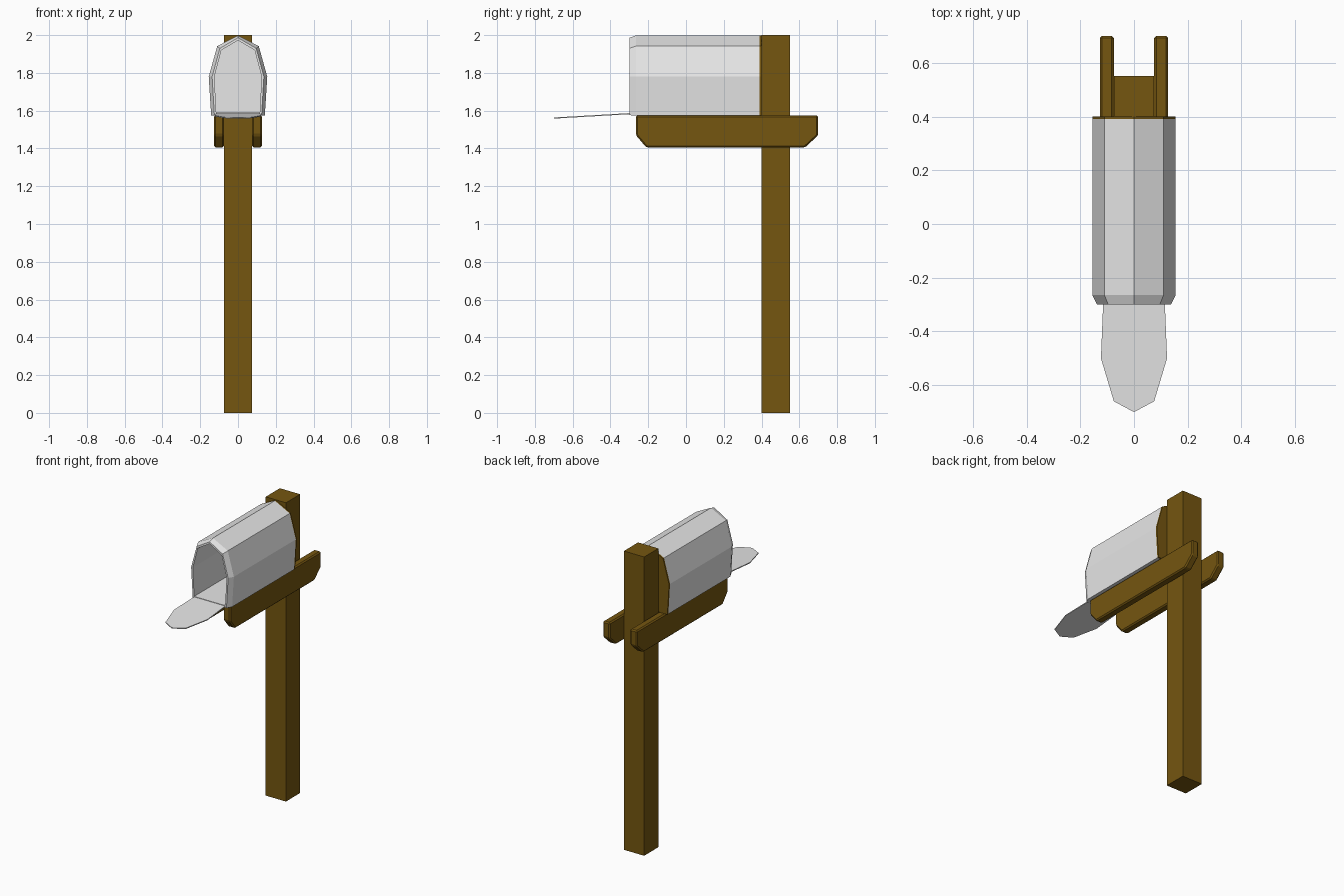
import bpy
import bmesh

cube = bpy.data.objects.get("Cube")
if cube:
    bpy.data.objects.remove(cube, do_unlink=True)


def make_material(name, color):
    mat = bpy.data.materials.new(name)
    mat.use_nodes = True
    mat.diffuse_color = color
    mat.node_tree.nodes["Principled BSDF"].inputs["Base Color"].default_value = color
    return mat


wood = make_material("brown wood", (0.178, 0.093, 0.005, 1))
metal = make_material("pale metal", (0.8, 0.8, 0.8, 1))


def loft(name, rings, mat):
    """Skin a row of matching rings and cap both ends."""
    bm = bmesh.new()
    loops = [[bm.verts.new(p) for p in ring] for ring in rings]
    count = len(rings[0])
    for a, b in zip(loops, loops[1:]):
        for i in range(count):
            j = (i + 1) % count
            bm.faces.new((a[i], a[j], b[j], b[i]))
    bm.faces.new(loops[0])
    bm.faces.new(loops[-1])
    bmesh.ops.recalc_face_normals(bm, faces=bm.faces)
    mesh = bpy.data.meshes.new(name)
    bm.to_mesh(mesh)
    bm.free()
    mesh.materials.append(mat)
    obj = bpy.data.objects.new(name, mesh)
    bpy.context.collection.objects.link(obj)
    return obj


def mirrored(half):
    """Complete a half outline that ends on the centre line."""
    return half + [(-x, v) for x, v in reversed(half[:-1])]


def ring_at_y(outline, y):
    return [(x, y, z) for x, z in outline]


# Post
square = [(-0.075, 0.40), (0.075, 0.40), (0.075, 0.55), (-0.075, 0.55)]
loft("post", [[(x, y, z) for x, y in square] for z in (0, 2)], wood)

# Support arms either side of the post
arm_side = [(-0.265, 1.575), (-0.265, 1.47), (-0.21, 1.405),
            (0.63, 1.405), (0.70, 1.47), (0.70, 1.575)]
for side, name in ((1, "left_arm"), (-1, "right_arm")):
    arm = loft(name, [[(side * x, y, z) for y, z in arm_side]
                      for x in (0.075, 0.127)], wood)
    bevel = arm.modifiers.new("Bevel", "BEVEL")
    bevel.width = 0.008
    bevel.segments = 1

# Hollow box with a tapered front rim
outer = mirrored([(0.142, 1.575), (0.155, 1.78), (0.11, 1.942), (0, 1.998)])
rim = mirrored([(0.125, 1.576), (0.137, 1.78), (0.096, 1.93), (0, 1.986)])
inner = mirrored([(0.115, 1.59), (0.125, 1.78), (0.088, 1.92), (0, 1.972)])
loft("box", [ring_at_y(outer, 0.39), ring_at_y(outer, -0.265),
             ring_at_y(rim, -0.30), ring_at_y(inner, -0.30),
             ring_at_y(inner, 0.375)], metal)

# Wooden board closing the back
loft("back_board", [ring_at_y(outer, y) for y in (0.39, 0.40)], wood)

# Open door, drooping slightly from its hinge
door = mirrored([(0.115, -0.30), (0.123, -0.50), (0.075, -0.66), (0, -0.70)])
loft("door", [[(x, y, 1.587 + (y + 0.30) * 0.058 + t) for x, y in door]
              for t in (-0.006, 0)], metal)
